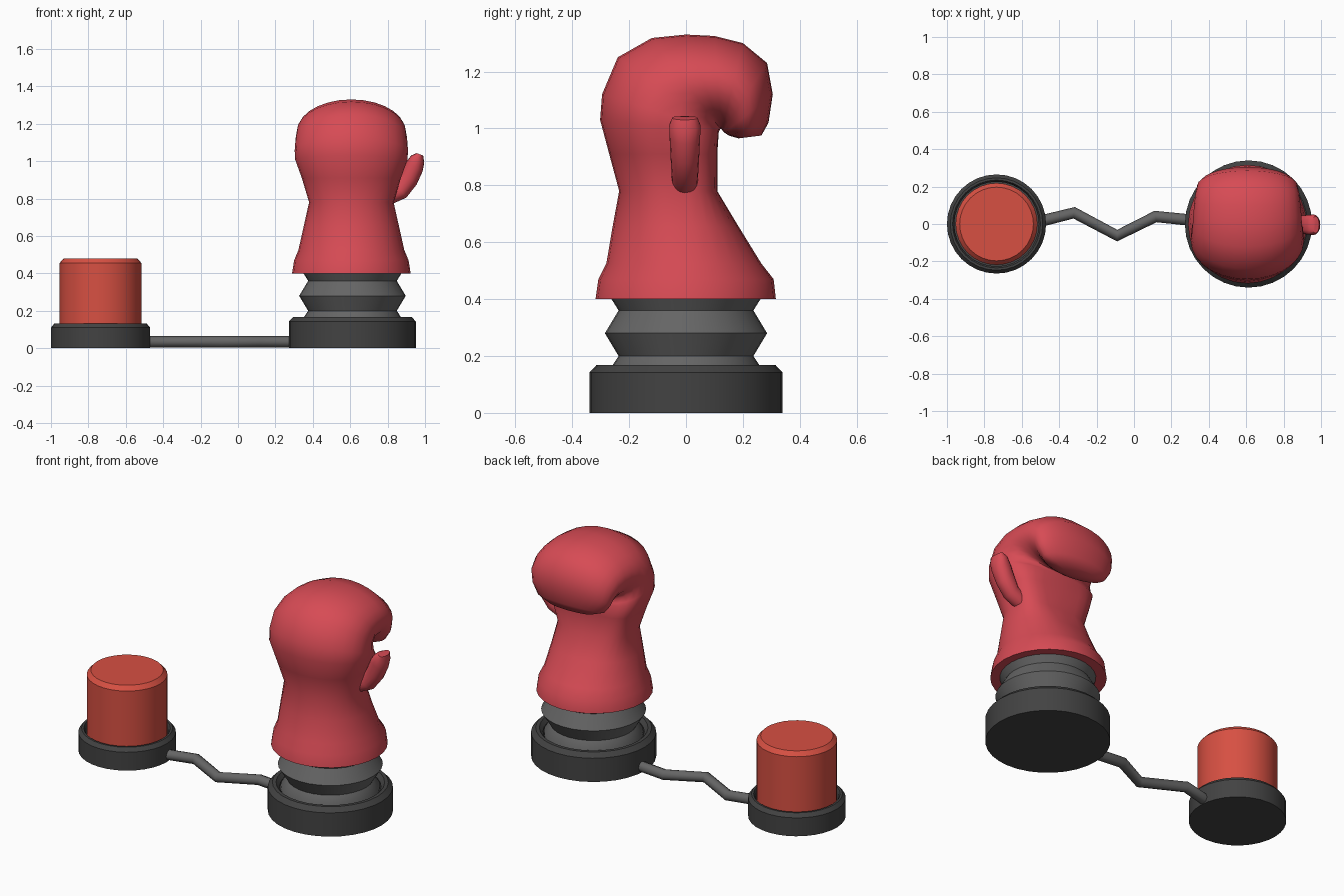
import bpy, bmesh, math
from mathutils import Vector

if "Cube" in bpy.data.objects:
    bpy.data.objects.remove(bpy.data.objects["Cube"])

SIDES = 32


def material(name, rgb):
    m = bpy.data.materials.new(name)
    m.diffuse_color = (*rgb, 1)
    m.use_nodes = True
    m.node_tree.nodes["Principled BSDF"].inputs["Base Color"].default_value = m.diffuse_color
    return m


glove_red = material("glove_red", (0.68, 0.07, 0.09))
button_red = material("button_red", (0.68, 0.08, 0.055))
dark = material("dark_rubber", (0.055, 0.055, 0.055))
mid = material("mid_rubber", (0.13, 0.13, 0.13))


def skin(name, rings, mat, angle):
    """Bridge equal-sized rings of points and close both ends."""
    bm = bmesh.new()
    loops = [[bm.verts.new(p) for p in r] for r in rings]
    n = len(loops[0])
    for a, b in zip(loops, loops[1:]):
        for i in range(n):
            j = (i + 1) % n
            bm.faces.new((a[i], a[j], b[j], b[i]))
    bm.faces.new(loops[0])
    bm.faces.new(loops[-1])
    bmesh.ops.recalc_face_normals(bm, faces=bm.faces)
    me = bpy.data.meshes.new(name)
    bm.to_mesh(me)
    bm.free()
    ob = bpy.data.objects.new(name, me)
    bpy.context.collection.objects.link(ob)
    me.materials.append(mat)
    bpy.ops.object.select_all(action='DESELECT')
    ob.select_set(True)
    bpy.context.view_layer.objects.active = ob
    bpy.ops.object.shade_smooth_by_angle(angle=math.radians(angle))
    return ob


def lathe(name, x, profile, mat):
    ts = [2 * math.pi * i / SIDES for i in range(SIDES)]
    rings = [[(x + r * math.cos(t), r * math.sin(t), z) for t in ts] for r, z in profile]
    return skin(name, rings, mat, 35)


def loft(name, sections, place, mat, n=28):
    """Each section: inner point, outer point, half width, squareness of inner half."""
    rings = []
    for iu, iv, ou, ov, w, p in sections:
        inner, outer = Vector((iu, iv)), Vector((ou, ov))
        c, h = (inner + outer) / 2, (inner - outer) / 2
        ring = []
        for i in range(n):
            t = 2 * math.pi * i / n
            co, si = math.cos(t), math.sin(t)
            e = p if si > 0 else 1
            side = w * math.copysign(abs(co) ** e, co)
            q = c + h * math.copysign(abs(si) ** e, si)
            ring.append(place(side, q.x, q.y))
        rings.append(ring)
    return skin(name, rings, mat, 55)


# Button and its recessed base
BX, GX = -0.735, 0.612
lathe("button_base", BX, [(0.265, 0), (0.265, 0.11), (0.247, 0.132), (0.235, 0.132),
                          (0.226, 0.115), (0.226, 0.07), (0.02, 0.07)], dark)
lathe("button", BX, [(0.219, 0.06), (0.219, 0.455), (0.197, 0.48)], button_red)

# Glove base and bellows
lathe("glove_base", GX, [(0.34, 0), (0.34, 0.142), (0.315, 0.168), (0.295, 0.168),
                         (0.275, 0.145), (0.275, 0.1), (0.02, 0.1)], dark)
lathe("bellows", GX, [(0.27, 0.1), (0.27, 0.15), (0.237, 0.2), (0.285, 0.28),
                      (0.237, 0.36), (0.265, 0.405)], mid)

# Glove: cuff, wrist, then sections fanning over the knuckles to the fingertips
glove = [
    (0.316, 0.40, -0.318, 0.40, 0.317, 1),
    (0.308, 0.47, -0.308, 0.47, 0.306, 1),
    (0.265, 0.525, -0.28, 0.525, 0.283, 1),
    (0.185, 0.655, -0.258, 0.655, 0.254, 0.85),
    (0.11, 0.78, -0.235, 0.78, 0.226, 0.6),
    (0.11, 0.91, -0.27, 0.91, 0.265, 0.5),
    (0.115, 0.985, -0.302, 1.03, 0.30, 0.6),
    (0.117, 0.992, -0.295, 1.12, 0.303, 0.75),
    (0.119, 0.996, -0.24, 1.25, 0.298, 0.9),
    (0.121, 0.998, -0.12, 1.318, 0.292, 1),
    (0.123, 0.998, 0.0, 1.33, 0.288, 1),
    (0.125, 0.997, 0.10, 1.325, 0.283, 1),
    (0.127, 0.995, 0.20, 1.30, 0.278, 1),
    (0.13, 0.99, 0.285, 1.23, 0.268, 1),
    (0.135, 0.985, 0.305, 1.12, 0.25, 1),
    (0.15, 0.975, 0.29, 1.02, 0.215, 1),
    (0.185, 0.965, 0.265, 0.975, 0.14, 1),
]
loft("glove", glove, lambda s, u, v: (0.606 + s, u, v), glove_red)

# Thumb on the right side
thumb = [
    (0.78, 0.84, 0.80, 0.76, 0.045, 0.7),
    (0.845, 0.875, 0.90, 0.805, 0.047, 0.7),
    (0.88, 0.95, 0.955, 0.875, 0.051, 0.7),
    (0.903, 1.0, 0.987, 0.945, 0.054, 0.7),
    (0.925, 1.03, 0.996, 0.99, 0.055, 0.7),
    (0.955, 1.043, 0.99, 1.03, 0.045, 0.7),
]
loft("thumb", thumb, lambda s, u, v: (u, s - 0.004, v), glove_red, 16)

# Kinked cable joining the two bases
cu = bpy.data.curves.new("cable", 'CURVE')
cu.dimensions = '3D'
cu.bevel_depth = 0.031
cu.bevel_resolution = 2
cu.use_fill_caps = True
sp = cu.splines.new('POLY')
path = [(-0.56, 0.0), (-0.32, 0.06), (-0.09, -0.062), (0.115, 0.04), (0.36, 0.015)]
sp.points.add(len(path) - 1)
for pt, (x, y) in zip(sp.points, path):
    pt.co = (x, y, 0.034, 1)
cable = bpy.data.objects.new("cable", cu)
bpy.context.collection.objects.link(cable)
cu.materials.append(mid)
